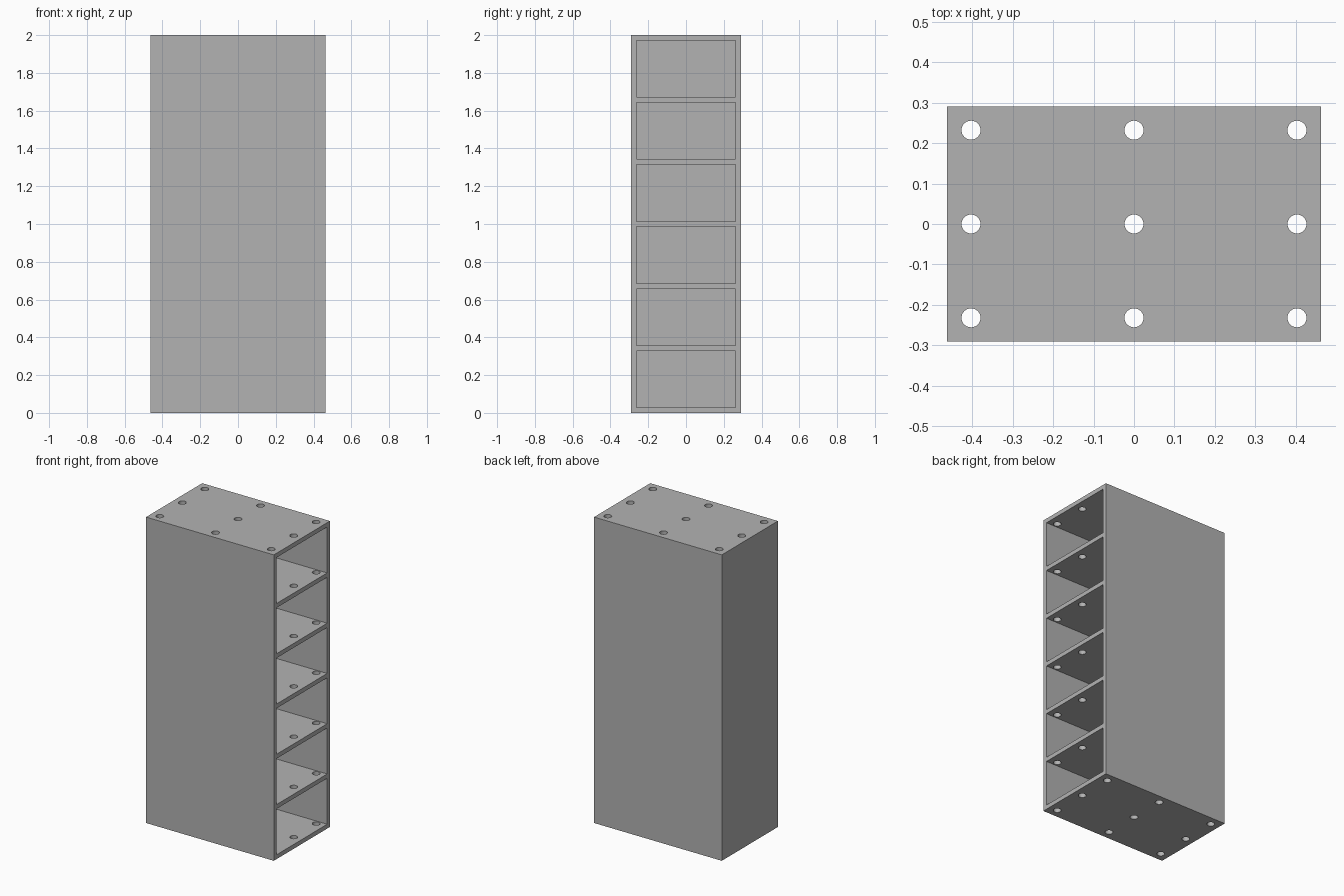
import bpy, bmesh
from mathutils import Matrix, Vector

default = bpy.data.objects.get("Cube")
if default:
    bpy.data.objects.remove(default, do_unlink=True)

# Overall size, wall thickness and compartment layout
WIDTH, DEPTH, HEIGHT = 0.924, 0.58, 2.0
WALL = 0.0285
COUNT = 6
OPENING = (HEIGHT - (COUNT + 1) * WALL) / COUNT
HOLE_RADIUS = 0.0235
HOLE_X, HOLE_Y = 0.403, 0.232

grey = bpy.data.materials.new("matte grey")
grey.use_nodes = True
colour = (0.448, 0.448, 0.448, 1)
grey.diffuse_color = colour
grey.node_tree.nodes["Principled BSDF"].inputs["Base Color"].default_value = colour


def add_box(bm, low, high):
    low, high = Vector(low), Vector(high)
    place = Matrix.Translation((low + high) / 2) @ Matrix.Diagonal((high - low).to_4d())
    place[3][3] = 1
    bmesh.ops.create_cube(bm, size=1, matrix=place)


def make_object(name, bm):
    mesh = bpy.data.meshes.new(name)
    bm.to_mesh(mesh)
    bm.free()
    mesh.materials.append(grey)
    obj = bpy.data.objects.new(name, mesh)
    bpy.context.collection.objects.link(obj)
    return obj


def cut(target, cutter):
    cutter.hide_render = True
    mod = target.modifiers.new(cutter.name, "BOOLEAN")
    mod.operation = "DIFFERENCE"
    mod.solver = "EXACT"
    mod.object = cutter
    bpy.ops.object.select_all(action="DESELECT")
    bpy.context.view_layer.objects.active = target
    target.select_set(True)
    bpy.ops.object.modifier_apply(modifier=mod.name)
    bpy.data.objects.remove(cutter, do_unlink=True)


# Solid outer body
bm = bmesh.new()
add_box(bm, (-WIDTH / 2, -DEPTH / 2, 0), (WIDTH / 2, DEPTH / 2, HEIGHT))
cabinet = make_object("shelf_cabinet", bm)

# Stacked compartments, open on the left (+x) side
bm = bmesh.new()
for i in range(COUNT):
    floor = WALL + i * (OPENING + WALL)
    add_box(bm, (-WIDTH / 2 + WALL, -DEPTH / 2 + WALL, floor),
            (WIDTH, DEPTH / 2 - WALL, floor + OPENING))
cut(cabinet, make_object("compartment_cutter", bm))

# Grid of round holes through every shelf
bm = bmesh.new()
for x in (-HOLE_X, 0, HOLE_X):
    for y in (-HOLE_Y, 0, HOLE_Y):
        bmesh.ops.create_cone(bm, cap_ends=True, segments=32,
                              radius1=HOLE_RADIUS, radius2=HOLE_RADIUS,
                              depth=HEIGHT * 1.2,
                              matrix=Matrix.Translation((x, y, HEIGHT / 2)))
cut(cabinet, make_object("hole_cutter", bm))

# Smooth hole walls, crisp cabinet edges
bpy.ops.object.shade_smooth_by_angle(angle=0.6)
